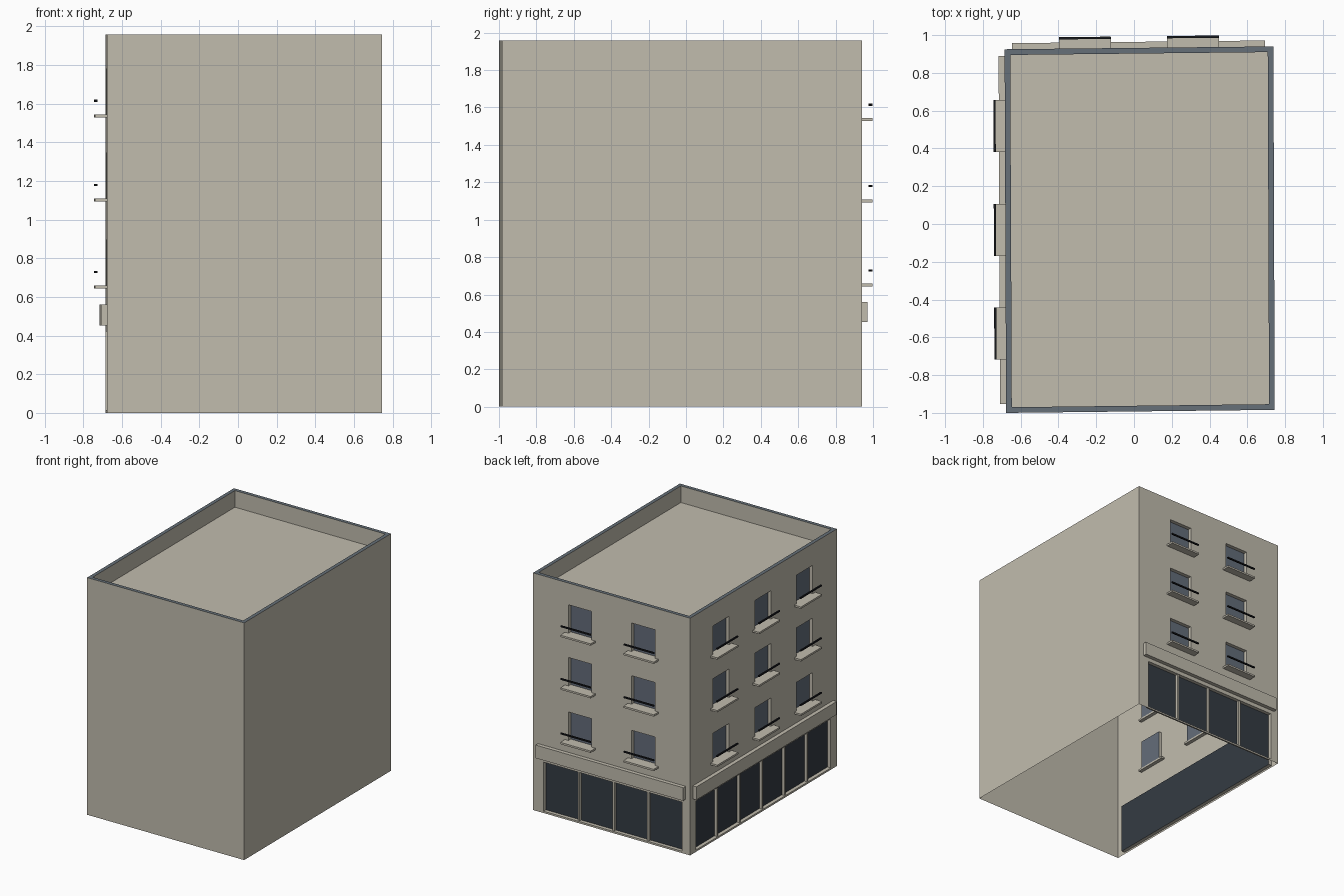
import bpy, bmesh
from mathutils import Vector

if "Cube" in bpy.data.objects:
    bpy.data.objects.remove(bpy.data.objects["Cube"])


def srgb(h):
    def lin(c):
        return c / 12.92 if c <= 0.04045 else ((c + 0.055) / 1.055) ** 2.4
    return [lin(int(h[i:i + 2], 16) / 255) for i in (0, 2, 4)] + [1.0]


def material(name, h):
    m = bpy.data.materials.new(name)
    m.diffuse_color = srgb(h)
    m.use_nodes = True
    m.node_tree.nodes["Principled BSDF"].inputs["Base Color"].default_value = m.diffuse_color
    return m


STONE = material("beige stone", "C1BCAE")
CAP = material("slate coping", "667078")
GLASS = material("window glass", "646D7A")
SHOP = material("dark shop glass", "343B43")
IRON = material("black iron", "17191D")

# footprint corners: back left, back right, front right, front left
A, B = Vector((-0.685, 0.925, 0)), Vector((0.738, 0.94, 0))
C, D = Vector((0.745, -0.984, 0)), Vector((-0.677, -1.0, 0))
UP = Vector((0, 0, 1))
TOP, ROOF, RIM, RECESS = 1.957, 1.82, 0.03, 0.03
FLOORS = [0.658, 1.108, 1.543]           # top of the sills
WIN_W, WIN_H, SILL_W = 0.21, 0.235, 0.275


def finish(name, bm, mats):
    bmesh.ops.remove_doubles(bm, verts=bm.verts, dist=1e-5)
    me = bpy.data.meshes.new(name)
    bm.to_mesh(me)
    bm.free()
    ob = bpy.data.objects.new(name, me)
    for m in mats:
        me.materials.append(m)
    bpy.context.collection.objects.link(ob)
    return ob


def quad(bm, pts, mat=0):
    f = bm.faces.new([bm.verts.new(p) for p in pts])
    f.material_index = mat


class Side:
    """Local frame of a wall: u along it, z up, w outward."""
    def __init__(self, start, end):
        self.o, self.len = start, (end - start).length
        self.d = (end - start).normalized()
        self.n = self.d.cross(UP)

    def p(self, u, z, w=0.0):
        return self.o + self.d * u + UP * z + self.n * w

    def box(self, bm, u0, u1, z0, z1, w0, w1):
        vs = [bm.verts.new(self.p(u, z, w)) for w in (w0, w1)
              for u, z in ((u0, z0), (u1, z0), (u1, z1), (u0, z1))]
        for f in ((3, 2, 1, 0), (4, 5, 6, 7), (0, 1, 5, 4),
                  (1, 2, 6, 5), (2, 3, 7, 6), (3, 0, 4, 7)):
            bm.faces.new([vs[i] for i in f])

    def wall(self, name, holes):
        """Wall sheet with recessed openings (u0, u1, z0, z1, glass slot)."""
        bm = bmesh.new()
        us = sorted({0, self.len} | {h[i] for h in holes for i in (0, 1)})
        zs = sorted({0, TOP} | {h[i] for h in holes for i in (2, 3)})
        for u0, u1 in zip(us, us[1:]):
            for z0, z1 in zip(zs, zs[1:]):
                u, z = (u0 + u1) / 2, (z0 + z1) / 2
                if not any(h[0] < u < h[1] and h[2] < z < h[3] for h in holes):
                    quad(bm, [self.p(u0, z0), self.p(u1, z0),
                              self.p(u1, z1), self.p(u0, z1)])
        for u0, u1, z0, z1, slot in holes:
            ring = [(u0, z0), (u1, z0), (u1, z1), (u0, z1)]
            quad(bm, [self.p(u, z, -RECESS) for u, z in ring], slot)
            for a, b in zip(ring, ring[1:] + ring[:1]):
                quad(bm, [self.p(*a), self.p(*b),
                          self.p(*b, -RECESS), self.p(*a, -RECESS)])
        return finish(name, bm, [STONE, GLASS, SHOP])


def facade(label, side, centres, shop, panes, fascia):
    # pierced wall
    holes = [(c - WIN_W / 2, c + WIN_W / 2, z, z + WIN_H, 1)
             for c in centres for z in FLOORS]
    holes.append((shop[0], shop[1], 0.015, 0.42, 2))
    side.wall(label + "_wall", holes)
    # sills and guard bars
    sills, bars = bmesh.new(), bmesh.new()
    for c in centres:
        for z in FLOORS:
            u0, u1 = c - SILL_W / 2, c + SILL_W / 2
            side.box(sills, u0, u1, z - 0.015, z, -RECESS, 0.061)
            side.box(bars, u0, u1, z + 0.066, z + 0.077, 0.049, 0.061)
    finish(label + "_sills", sills, [STONE])
    finish(label + "_guard_bars", bars, [IRON])
    # shopfront mullions
    bm = bmesh.new()
    step = (shop[1] - shop[0]) / panes
    for i in range(1, panes):
        u = shop[0] + i * step
        side.box(bm, u - 0.008, u + 0.008, 0.015, 0.42, -RECESS + 0.001, -0.008)
    finish(label + "_mullions", bm, [STONE])
    # blank fascia band
    bm = bmesh.new()
    side.box(bm, fascia[0], fascia[1], 0.452, 0.56, 0, 0.032)
    finish(label + "_fascia", bm, [STONE])


# two glazed sides
facade("back", Side(B, A), [0.738 - 0.312, 0.738 + 0.26],
       (0.095, 1.35), 4, (0.045, 1.383))
facade("left", Side(A, D), [0.925 - 0.518, 0.925 + 0.032, 0.925 + 0.579],
       (0.075, 1.845), 6, (0.036, 1.877))
# two blank sides
Side(D, C).wall("front_wall", [])
Side(C, B).wall("right_wall", [])

# parapet, coping and flat roof
outer = [A, D, C, B]
inner = [p + Vector((RIM if p.x < 0 else -RIM, RIM if p.y < 0 else -RIM, 0))
         for p in outer]
cap, par = bmesh.new(), bmesh.new()
for i in range(4):
    j = (i + 1) % 4
    quad(cap, [outer[i] + UP * TOP, outer[j] + UP * TOP,
               inner[j] + UP * TOP, inner[i] + UP * TOP])
    quad(par, [inner[i] + UP * TOP, inner[j] + UP * TOP,
               inner[j] + UP * ROOF, inner[i] + UP * ROOF])
finish("coping", cap, [CAP])
finish("parapet_inner", par, [STONE])
bm = bmesh.new()
quad(bm, [p + UP * ROOF for p in outer])
finish("roof", bm, [STONE])
